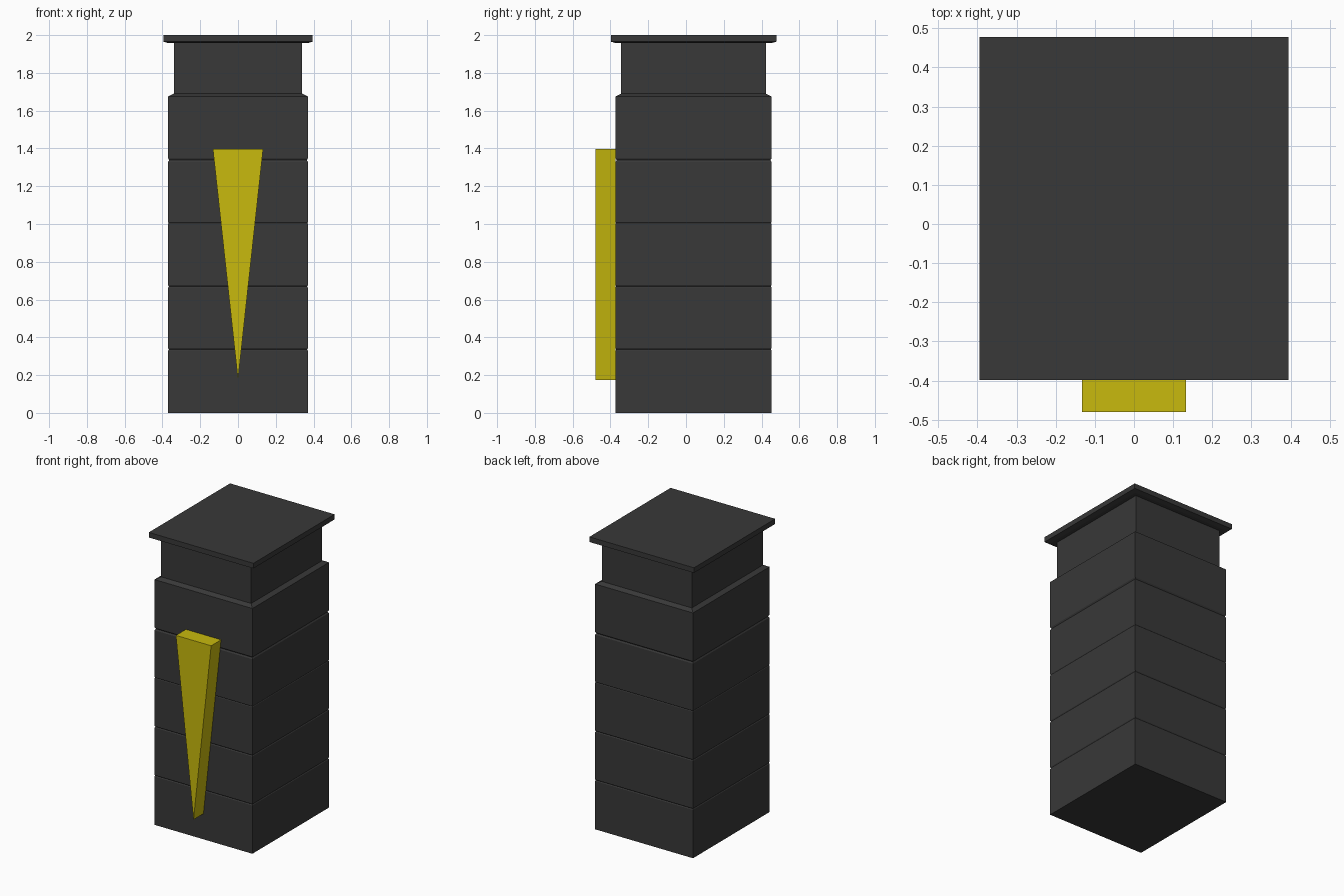
import bpy, bmesh

if "Cube" in bpy.data.objects:
    bpy.data.objects.remove(bpy.data.objects["Cube"])

CY = 0.04  # depth centre of the cabinet


def material(name, rgb):
    m = bpy.data.materials.new(name)
    m.diffuse_color = (*rgb, 1)
    m.use_nodes = True
    m.node_tree.nodes["Principled BSDF"].inputs["Base Color"].default_value = m.diffuse_color
    return m


def finish(bm, name, mat):
    bmesh.ops.recalc_face_normals(bm, faces=bm.faces)
    me = bpy.data.meshes.new(name)
    bm.to_mesh(me)
    bm.free()
    me.materials.append(mat)
    ob = bpy.data.objects.new(name, me)
    bpy.context.collection.objects.link(ob)
    return ob


def square_loft(name, profile, mat):
    """Stack rectangular rings; profile = (half width, z), depth is 0.043 larger."""
    bm = bmesh.new()
    rings = []
    for w, z in profile:
        d = w + 0.043
        rings.append([bm.verts.new((sx * w, CY + sy * d, z))
                      for sx, sy in ((-1, -1), (1, -1), (1, 1), (-1, 1))])
    for a, b in zip(rings, rings[1:]):
        for i in range(4):
            j = (i + 1) % 4
            bm.faces.new((a[i], a[j], b[j], b[i]))
    bm.faces.new(rings[0][::-1])
    bm.faces.new(rings[-1])
    return finish(bm, name, mat)


dark = material("dark_grey", (0.04, 0.04, 0.04))
yellow = material("yellow", (0.58, 0.49, 0.004))

# Main body with shallow seams around it, sloped shoulder on top
W = 0.37
body = [(W, 0.0)]
for z, g in ((0.336, 0.004), (0.67, 0.004), (1.005, 0.003), (1.338, 0.006)):
    h = g * 1.6
    body += [(W, z - h), (W - g, z), (W, z + h)]
body += [(W, 1.675), (0.34, 1.69)]
square_loft("body", body, dark)

# Recessed neck and overhanging lid with a slightly bevelled underside
square_loft("neck", [(0.34, 1.69), (0.34, 1.957)], dark)
square_loft("lid", [(0.34, 1.957), (0.365, 1.957), (0.395, 1.965), (0.395, 2.0)], dark)

# Tapered yellow wedge on the front face
bm = bmesh.new()
outline = [(-0.133, 1.398), (0.133, 1.398), (0.0, 0.175)]
front = bm.faces.new([bm.verts.new((x, -0.48, z)) for x, z in outline])
ext = bmesh.ops.extrude_face_region(bm, geom=[front], use_keep_orig=True)
bmesh.ops.translate(bm, vec=(0, 0.107, 0),
                    verts=[v for v in ext["geom"] if isinstance(v, bmesh.types.BMVert)])
finish(bm, "front_wedge", yellow)
